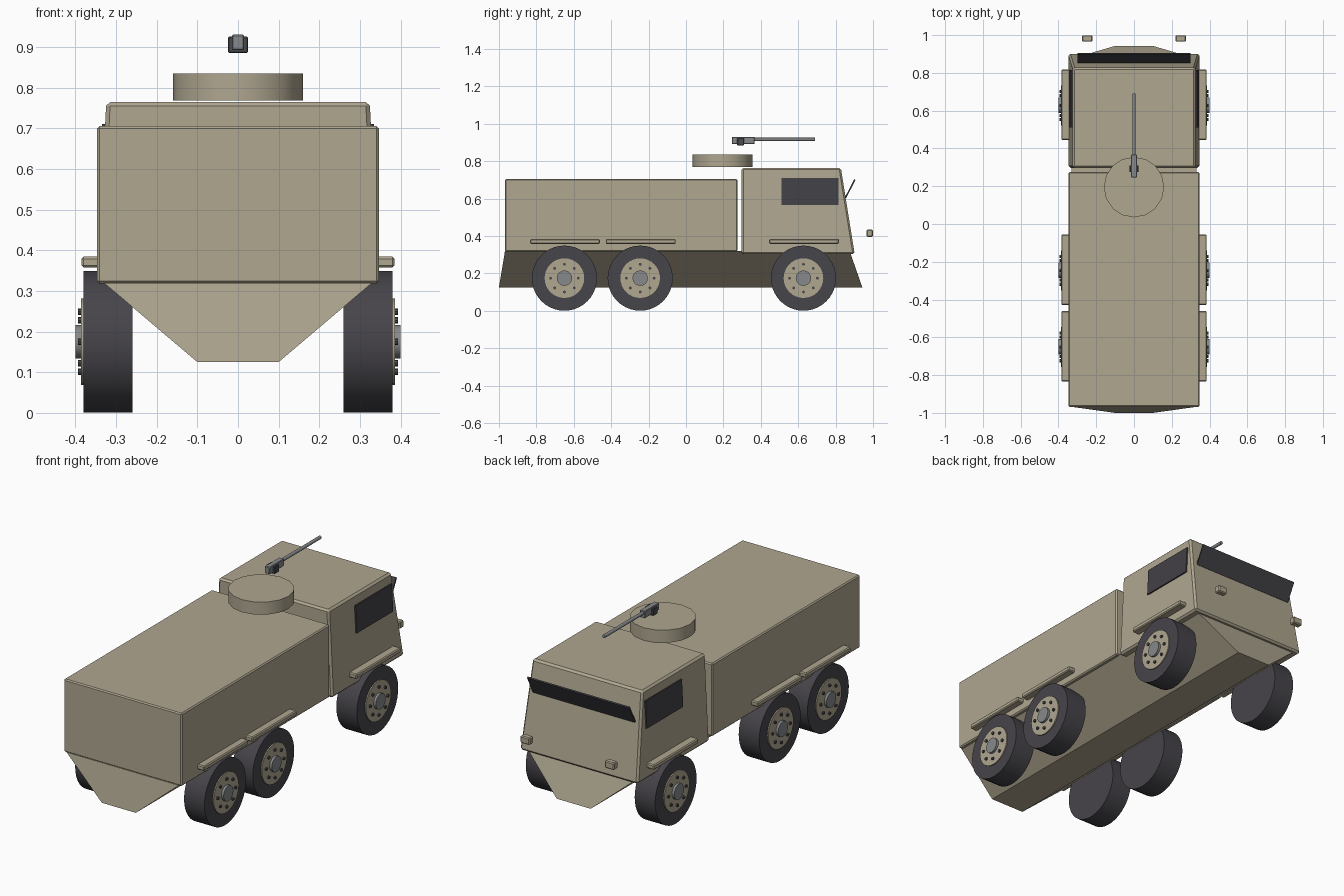
import bpy, bmesh, math
from mathutils import Vector, Matrix

cube = bpy.data.objects.get("Cube")
if cube:
    bpy.data.objects.remove(cube, do_unlink=True)


def material(name, rgb):
    m = bpy.data.materials.new(name)
    m.use_nodes = True
    m.diffuse_color = (*rgb, 1)
    m.node_tree.nodes["Principled BSDF"].inputs["Base Color"].default_value = (*rgb, 1)
    return m


TAN = material("desert tan", (0.43, 0.385, 0.28))
RUBBER = material("dark rubber", (0.062, 0.058, 0.068))
GLASS = material("dark glass", (0.055, 0.052, 0.06))
STEEL = material("grey steel", (0.24, 0.25, 0.26))
DARK = material("dark metal", (0.07, 0.07, 0.08))


def finish(name, bm, mat, bevel=0, smooth=False):
    bmesh.ops.recalc_face_normals(bm, faces=bm.faces)
    mesh = bpy.data.meshes.new(name)
    bm.to_mesh(mesh)
    bm.free()
    mesh.materials.append(mat)
    ob = bpy.data.objects.new(name, mesh)
    bpy.context.collection.objects.link(ob)
    if bevel:
        mod = ob.modifiers.new("edge_bevel", "BEVEL")
        mod.width = bevel
        mod.segments = 1
    if smooth:
        bpy.ops.object.select_all(action="DESELECT")
        ob.select_set(True)
        bpy.context.view_layer.objects.active = ob
        bpy.ops.object.shade_smooth_by_angle(angle=math.radians(40))
    return ob


def frustum(name, low, high, mat, bevel=0):
    """Six-sided block; low and high are (half width, y back, y front, z)."""
    bm = bmesh.new()
    rings = []
    for w, y0, y1, z in (low, high):
        rings.append([bm.verts.new(p) for p in
                      ((-w, y0, z), (w, y0, z), (w, y1, z), (-w, y1, z))])
    a, b = rings
    bm.faces.new(a)
    bm.faces.new(b)
    for i in range(4):
        j = (i + 1) % 4
        bm.faces.new((a[i], a[j], b[j], b[i]))
    return finish(name, bm, mat, bevel)


def box(name, centre, size, mat, bevel=0, tilt=None):
    bm = bmesh.new()
    bmesh.ops.create_cube(bm, size=1)
    bmesh.ops.scale(bm, vec=size, verts=bm.verts)
    if tilt:
        bmesh.ops.rotate(bm, matrix=tilt, verts=bm.verts)
    bmesh.ops.translate(bm, vec=centre, verts=bm.verts)
    return finish(name, bm, mat, bevel)


def cylinder(name, start, end, radius, sides, mat, bevel=0):
    start, end = Vector(start), Vector(end)
    axis = end - start
    bm = bmesh.new()
    bmesh.ops.create_cone(bm, cap_ends=True, segments=sides, radius1=radius,
                          radius2=radius, depth=axis.length)
    turn = axis.to_track_quat("Z", "Y").to_matrix()
    bmesh.ops.rotate(bm, matrix=turn, verts=bm.verts)
    bmesh.ops.translate(bm, vec=(start + end) / 2, verts=bm.verts)
    return finish(name, bm, mat, bevel, smooth=True)


# Body: keel-shaped hull, rear box and sloped cab
frustum("hull", (0.1, -1.0, 0.943, 0.125), (0.33, -0.968, 0.875, 0.32), TAN)
frustum("rear_body", (0.347, -0.968, 0.275, 0.318), (0.347, -0.968, 0.275, 0.705), TAN, 0.006)
frustum("cab", (0.347, 0.297, 0.902, 0.303), (0.324, 0.297, 0.828, 0.765), TAN, 0.01)

# Raised sun visor across the windscreen
visor_low, visor_high = Vector((0, 0.853, 0.605)), Vector((0, 0.903, 0.702))
lean = visor_high - visor_low
box("windscreen_visor", (visor_low + visor_high) / 2, (0.6, 0.008, lean.length), GLASS,
    tilt=Matrix.Rotation(-math.atan2(lean.y, lean.z), 3, "X"))

for side, label in ((-1, "right"), (1, "left")):
    # Side window lies on the leaning cab wall
    box(f"{label}_window", (side * 0.333, 0.663, 0.638), (0.009, 0.305, 0.145), GLASS,
        tilt=Matrix.Rotation(side * math.atan2(-0.023, 0.46), 3, "Y"))
    box(f"{label}_headlight", (side * 0.248, 0.982, 0.415), (0.055, 0.034, 0.038), TAN, 0.005)

    for y, axle in ((-0.65, "rear"), (-0.245, "middle"), (0.628, "front")):
        tag = f"{label}_{axle}"
        box(f"{tag}_fender", (side * 0.355, y + 0.003, 0.371), (0.06, 0.374, 0.026), TAN, 0.005)
        # Wheel: tyre, hub disc, centre cap and a ring of bolts
        cylinder(f"{tag}_tyre", (side * 0.26, y, 0.175), (side * 0.38, y, 0.175), 0.174, 40, RUBBER)
        cylinder(f"{tag}_hub", (side * 0.37, y, 0.175), (side * 0.386, y, 0.175), 0.106, 32, TAN)
        cylinder(f"{tag}_cap", (side * 0.38, y, 0.175), (side * 0.399, y, 0.175), 0.041, 20, STEEL)
        for k in range(8):
            a = k * math.tau / 8
            by, bz = y + 0.074 * math.cos(a), 0.175 + 0.074 * math.sin(a)
            cylinder(f"{tag}_bolt_{k + 1}", (side * 0.38, by, bz), (side * 0.394, by, bz),
                     0.008, 8, DARK)

# Roof turret ring and the gun above it
cylinder("turret", (0, 0.195, 0.768), (0, 0.195, 0.835), 0.16, 16, TAN)
box("gun_receiver", (0, 0.306, 0.911), (0.03, 0.122, 0.038), STEEL, 0.003)
box("gun_mount", (0, 0.292, 0.905), (0.05, 0.036, 0.04), DARK, 0.003)
cylinder("gun_barrel", (0, 0.36, 0.917), (0, 0.69, 0.917), 0.009, 12, STEEL)
